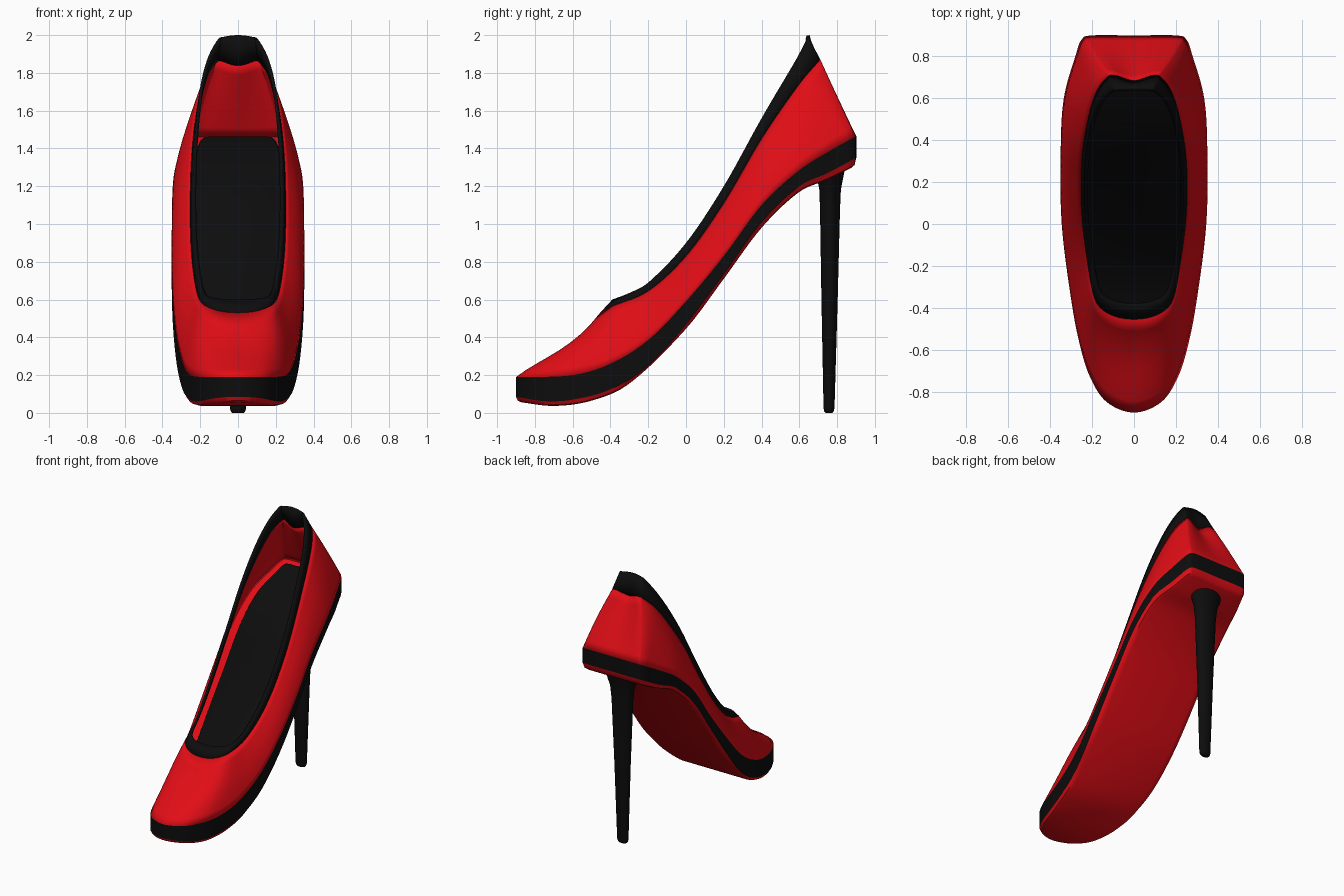
import bpy, math

if "Cube" in bpy.data.objects:
    bpy.data.objects.remove(bpy.data.objects["Cube"])


def material(name, color):
    m = bpy.data.materials.new(name)
    m.diffuse_color = (*color, 1)
    m.use_nodes = True
    m.node_tree.nodes["Principled BSDF"].inputs["Base Color"].default_value = m.diffuse_color
    return m


RED = material("red_leather", (0.75, 0.004, 0.008))
BLACK = material("black_leather", (0.004, 0.004, 0.004))


def spline(x, pts):
    """Smooth curve through (x, value) pairs."""
    x = min(max(x, pts[0][0]), pts[-1][0])
    k = 0
    while k < len(pts) - 2 and x > pts[k + 1][0]:
        k += 1

    def slope(i):
        a, b = pts[max(i - 1, 0)], pts[min(i + 1, len(pts) - 1)]
        return (b[1] - a[1]) / (b[0] - a[0])
    (x0, y0), (x1, y1) = pts[k], pts[k + 1]
    h = x1 - x0
    s = (x - x0) / h
    return ((2*s**3 - 3*s*s + 1) * y0 + (s**3 - 2*s*s + s) * h * slope(k)
            + (3*s*s - 2*s**3) * y1 + (s**3 - s*s) * h * slope(k + 1))


# Half outlines in plan, toe to heel, paired point by point
BASE = [(0, -.9), (.13, -.85), (.21, -.73), (.26, -.57), (.30, -.36), (.345, 0),
        (.35, .35), (.335, .6), (.28, .8), (.25, .88), (.2, .9), (0, .9)]
TRIM = [(0, -.455), (.08, -.445), (.15, -.41), (.19, -.35), (.22, -.2), (.25, .05),
        (.25, .3), (.22, .5), (.18, .63), (.13, .70), (.09, .71), (0, .685)]
RIM = [(0, -.39), (.07, -.385), (.135, -.36), (.175, -.31), (.205, -.19), (.235, .05),
       (.235, .28), (.207, .47), (.165, .58), (.11, .64), (.075, .65), (0, .655)]
# Heights along the shoe
Z_SOLE = [(-.9, .06), (-.7, .037), (-.5, .065), (-.3, .155), (0, .445), (.2, .71),
          (.4, .98), (.6, 1.17), (.75, 1.235), (.9, 1.31)]
Z_BAND = [(-.9, .085), (-.75, .062), (-.6, .07), (-.4, .125), (-.2, .25), (0, .47),
          (.2, .735), (.4, 1.01), (.6, 1.2), (.75, 1.27), (.9, 1.35)]
Z_BASE = [(-.9, .19), (-.6, .2), (-.4, .26), (-.2, .385), (0, .59), (.2, .83),
          (.4, 1.1), (.6, 1.285), (.75, 1.38), (.9, 1.465)]
Z_TRIM = [(-.455, .53), (-.4, .56), (-.2, .645), (0, .83), (.2, 1.11), (.4, 1.45),
          (.6, 1.74), (.71, 1.87)]
Z_RIM = [(-.39, .6), (-.3, .635), (-.2, .69), (0, .9), (.2, 1.2), (.4, 1.56),
         (.6, 1.9), (.655, 2.0)]

SEG = 8
HALF = 11 * SEG
N = 2 * HALF


def outline(ctrl, zs, sx=1, sy=1, dy=0, dz=0):
    """Half loop of points at the given heights."""
    ext = [(-ctrl[1][0], ctrl[1][1])] + ctrl + [(-ctrl[-2][0], ctrl[-2][1])]
    xs = [(i - 1, p[0]) for i, p in enumerate(ext)]
    ys = [(i - 1, p[1]) for i, p in enumerate(ext)]
    out = []
    for i in range(HALF + 1):
        y = spline(i / SEG, ys) * sy + dy
        out.append((spline(i / SEG, xs) * sx, y, spline(y, zs) + dz))
    return out


def finish(name, verts, faces, mat, thickness=0, angle=40):
    me = bpy.data.meshes.new(name)
    me.from_pydata(verts, [], faces)
    me.materials.append(mat)
    ob = bpy.data.objects.new(name, me)
    bpy.context.collection.objects.link(ob)
    if thickness:
        mod = ob.modifiers.new("thickness", 'SOLIDIFY')
        mod.thickness = thickness
        mod.offset = -1
    bpy.ops.object.select_all(action='DESELECT')
    ob.select_set(True)
    bpy.context.view_layer.objects.active = ob
    bpy.ops.object.shade_smooth_by_angle(angle=math.radians(angle))
    return ob


def loft(name, rows, mat, bottom=False, top=False, thickness=0):
    """Skin half loops, mirrored across x, from the lowest row to the highest."""
    verts, faces = [], []
    for r in rows:
        verts += r + [(-x, y, z) for x, y, z in r[-2:0:-1]]
    for k in range(len(rows) - 1):
        a, b = k * N, (k + 1) * N
        for j in range(N):
            q = (j + 1) % N
            faces.append((a + j, a + q, b + q, b + j))

    def cap(start, flip):
        for j in range(HALF):
            f = [j, j + 1, N - j - 1, (N - j) % N]
            f = [start + v for v in dict.fromkeys(f)]
            faces.append(f[::-1] if flip else f)
    if bottom:
        cap(0, True)
    if top:
        cap((len(rows) - 1) * N, False)
    return finish(name, verts, faces, mat, thickness)


base = outline(BASE, Z_BASE)
trim = outline(TRIM, Z_TRIM)
rim = outline(RIM, Z_RIM)
band_low = outline(BASE, Z_BAND)

# Red outsole and black platform band
loft("outsole", [outline(BASE, Z_SOLE, .88, .97), outline(BASE, Z_SOLE, .96, .99, 0, .006),
                 band_low], RED, bottom=True)
loft("platform_band", [band_low, base], BLACK)

# Red floor and raised black insole
loft("lining_floor", [outline(BASE, Z_BASE, .99, .995)], RED, top=True)
loft("insole", [outline(BASE, Z_BASE, .76, .87, .05),
                outline(BASE, Z_BASE, .76, .87, .05, .032),
                outline(BASE, Z_BASE, .74, .86, .05, .04)], BLACK, top=True)

# Red upper, slightly hollow over the toe and full at the sides
rows = []
for k in range(9):
    v = k / 8
    row = []
    for i, (p, q) in enumerate(zip(base, trim)):
        t = i / SEG
        x, y, z = (a + (b - a) * v for a, b in zip(p, q))
        x += .015 * math.sin(math.pi * v) * math.sin(math.pi * t / 11) if 0 < i < HALF else 0
        z -= .27 * v * v * (1 - v) * max(0, 1 - t / 3)
        row.append((x, y, z))
    rows.append(row)
loft("upper", rows, RED, thickness=.012)

# Black trim around the opening
mid = [tuple((a + b) / 2 for a, b in zip(p, q)) for p, q in zip(trim, rim)]
loft("opening_trim", [trim, mid, rim], BLACK, thickness=.018)

# Stiletto heel: oval rings as (z, half width, half depth)
rings = [(0, .03, .018), (.008, .038, .025), (.025, .043, .029), (.6, .062, .043),
         (1.08, .083, .053), (1.18, .095, .057), (1.23, .115, .066), (1.30, .135, .08)]
M = 32
verts = [(rx * math.cos(a), .757 + .005 * z + ry * math.sin(a), z)
         for z, rx, ry in rings for a in (2 * math.pi * j / M for j in range(M))]
faces = [(k*M + j, k*M + (j+1) % M, (k+1)*M + (j+1) % M, (k+1)*M + j)
         for k in range(len(rings) - 1) for j in range(M)]
faces += [tuple(range(M))[::-1], tuple(range((len(rings) - 1) * M, len(rings) * M))]
finish("stiletto_heel", verts, faces, BLACK, angle=50)
